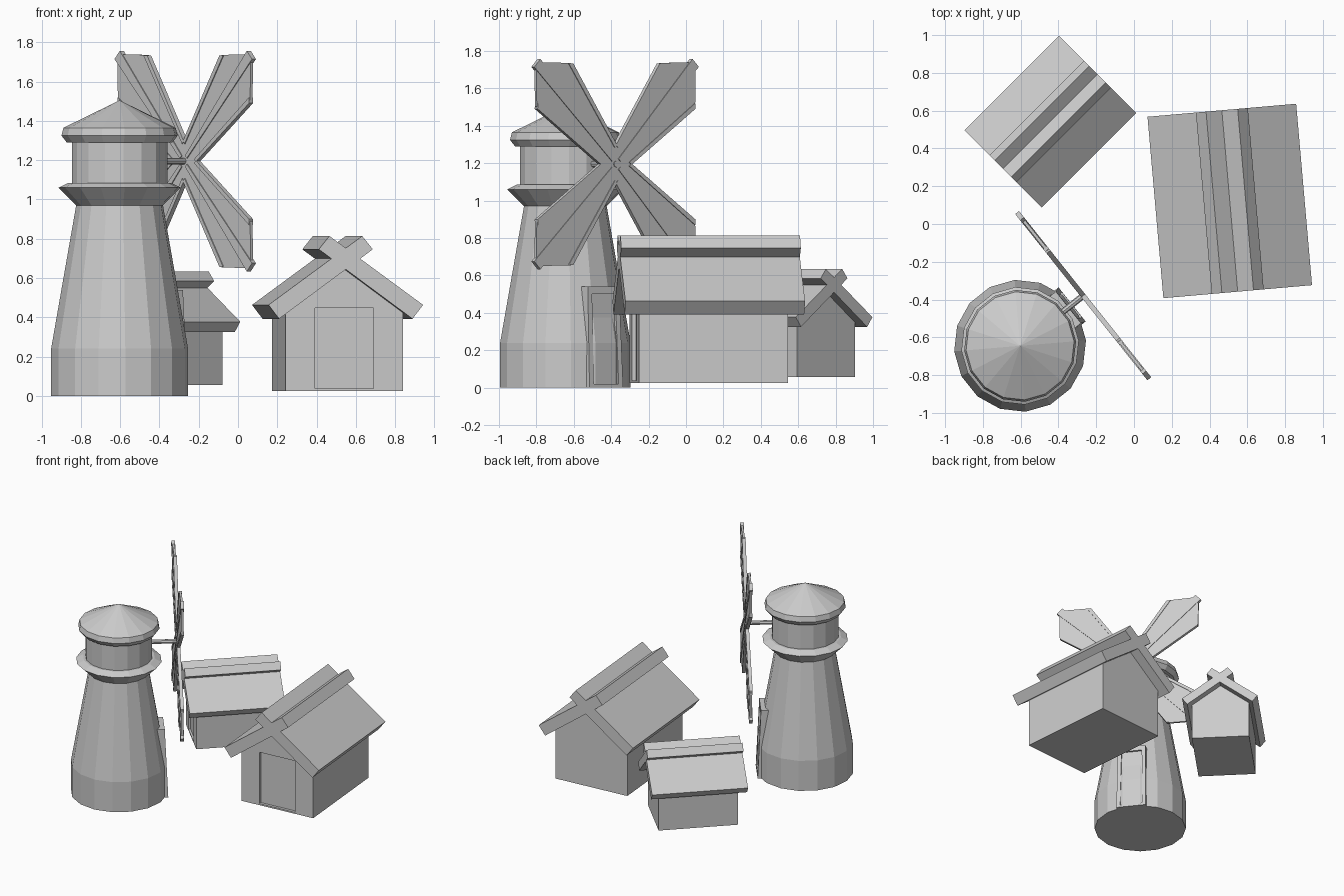
import bpy, bmesh
from math import radians, cos, sin, pi
from mathutils import Matrix, Vector

if "Cube" in bpy.data.objects:
    bpy.data.objects.remove(bpy.data.objects["Cube"])


def finish(name, bm, mat):
    bmesh.ops.recalc_face_normals(bm, faces=bm.faces)
    me = bpy.data.meshes.new(name)
    bm.to_mesh(me)
    bm.free()
    ob = bpy.data.objects.new(name, me)
    bpy.context.collection.objects.link(ob)
    ob.matrix_world = mat
    return ob


def prism(name, pts, d0, d1, axis, mat):
    """Extrude a 2D outline along x (pts are y,z) or y (pts are x,z)."""
    put = (lambda p, d: (d, p[0], p[1])) if axis == 'x' else (lambda p, d: (p[0], d, p[1]))
    bm = bmesh.new()
    a = [bm.verts.new(put(p, d0)) for p in pts]
    b = [bm.verts.new(put(p, d1)) for p in pts]
    bm.faces.new(a)
    bm.faces.new(b[::-1])
    for i in range(len(pts)):
        j = (i + 1) % len(pts)
        bm.faces.new((a[i], a[j], b[j], b[i]))
    return finish(name, bm, mat)


def lathe(name, profile, mat, n=16):
    """Low-poly turned shape with a flat facing local +x."""
    bm = bmesh.new()
    rings = []
    for r, z in profile:
        if r == 0:
            rings.append([bm.verts.new((0, 0, z))] * n)
        else:
            rings.append([bm.verts.new((r * cos((i + .5) * 2 * pi / n),
                                        r * sin((i + .5) * 2 * pi / n), z)) for i in range(n)])
    for lo, hi in zip(rings, rings[1:]):
        for i in range(n):
            j = (i + 1) % n
            bm.faces.new(list(dict.fromkeys((lo[i], lo[j], hi[j], hi[i]))))
    for ring in (rings[0], rings[-1]):
        if len(set(ring)) > 2:
            bm.faces.new(ring)
    return finish(name, bm, mat)


def cut(ob, cutter):
    m = ob.modifiers.new("recess", 'BOOLEAN')
    m.operation = 'DIFFERENCE'
    m.solver = 'EXACT'
    m.object = cutter
    cutter.hide_render = True
    cutter.hide_viewport = True


def rect(x0, x1, z0, z1):
    return [(x0, z0), (x1, z0), (x1, z1), (x0, z1)]


# ---- Windmill (local +x is the direction the sails face)
mill = Matrix.Translation((-.603, -.645, 0)) @ Matrix.Rotation(radians(38.5), 4, 'Z')
lathe("mill_tower", [(.35, 0), (.35, .24), (.222, .97), (.312, 1.06), (.262, 1.085),
                     (.244, 1.085), (.244, 1.31)], mill)
lathe("mill_cap", [(.24, 1.29), (.27, 1.29), (.297, 1.325), (.287, 1.365), (0, 1.505)], mill)

# Doorway leaning with the tower wall, and its inset panel
frame = prism("mill_doorway", rect(-.115, .115, 0, .54), .25, .352, 'x', mill)
for v in frame.data.vertices:
    if v.co.z > .3:
        v.co.x -= .025
        v.co.y *= .93
cutter = prism("mill_door_cutter", rect(-.085, .085, .02, .50), .337, .40, 'x', mill)
for v in cutter.data.vertices:
    if v.co.z > .3:
        v.co.x -= .023
        v.co.y *= .93
cut(frame, cutter)

# Sail shaft
bm = bmesh.new()
bmesh.ops.create_cone(bm, cap_ends=True, segments=8, radius1=.017, radius2=.017, depth=.23,
                      matrix=Matrix.Translation((.325, 0, 1.195)) @ Matrix.Rotation(pi / 2, 4, 'Y'))
finish("sail_shaft", bm, mill)

# Four sails: flat plate, central spar and raised edge bars
hub = mill @ Matrix.Translation((.427, 0, 1.195))
for k in range(4):
    m = hub @ Matrix.Rotation(radians(45 + 90 * k), 4, 'X')
    plate = [(0, -.03), (.06, -.07), (.60, -.165), (.745, -.025),
             (.745, .025), (.60, .165), (.06, .07), (0, .03)]
    prism("sail_plate", plate, -.008, .008, 'x', m)
    prism("sail_spar", [(.03, -.01), (.765, -.03), (.765, .03), (.03, .01)], -.013, .013, 'x', m)
    for s in (-1, 1):
        prism("sail_edge_bar", [(.07, s * .055), (.07, s * .075), (.59, s * .172), (.61, s * .15)],
              -.013, .013, 'x', m)


# ---- Houses with crossed roof slabs (local -y is the door end)
def house(prefix, loc, angle, scale):
    m = (Matrix.Translation(loc) @ Matrix.Rotation(radians(angle), 4, 'Z')
         @ Matrix.Scale(scale, 4))
    walls = prism(prefix + "_walls", [(-.3, 0), (.3, 0), (.3, .41), (0, .63), (-.3, .41)],
                  -.4, .4, 'y', m)
    cut(walls, prism(prefix + "_door_cutter", rect(-.15, .15, .012, .423), -.5, -.378, 'y', m))
    slab = [(-.395, .438), (.084, .789), (.138, .721), (-.341, .367)]
    for side, s in (("left", 1), ("right", -1)):
        prism(prefix + "_roof_" + side, [(s * x, z) for x, z in slab], -.482, .482, 'y', m)


house("large_house", (.507, .122, .025), 5, 1)
house("small_house", (-.443, .542, .056), -45, .733)
